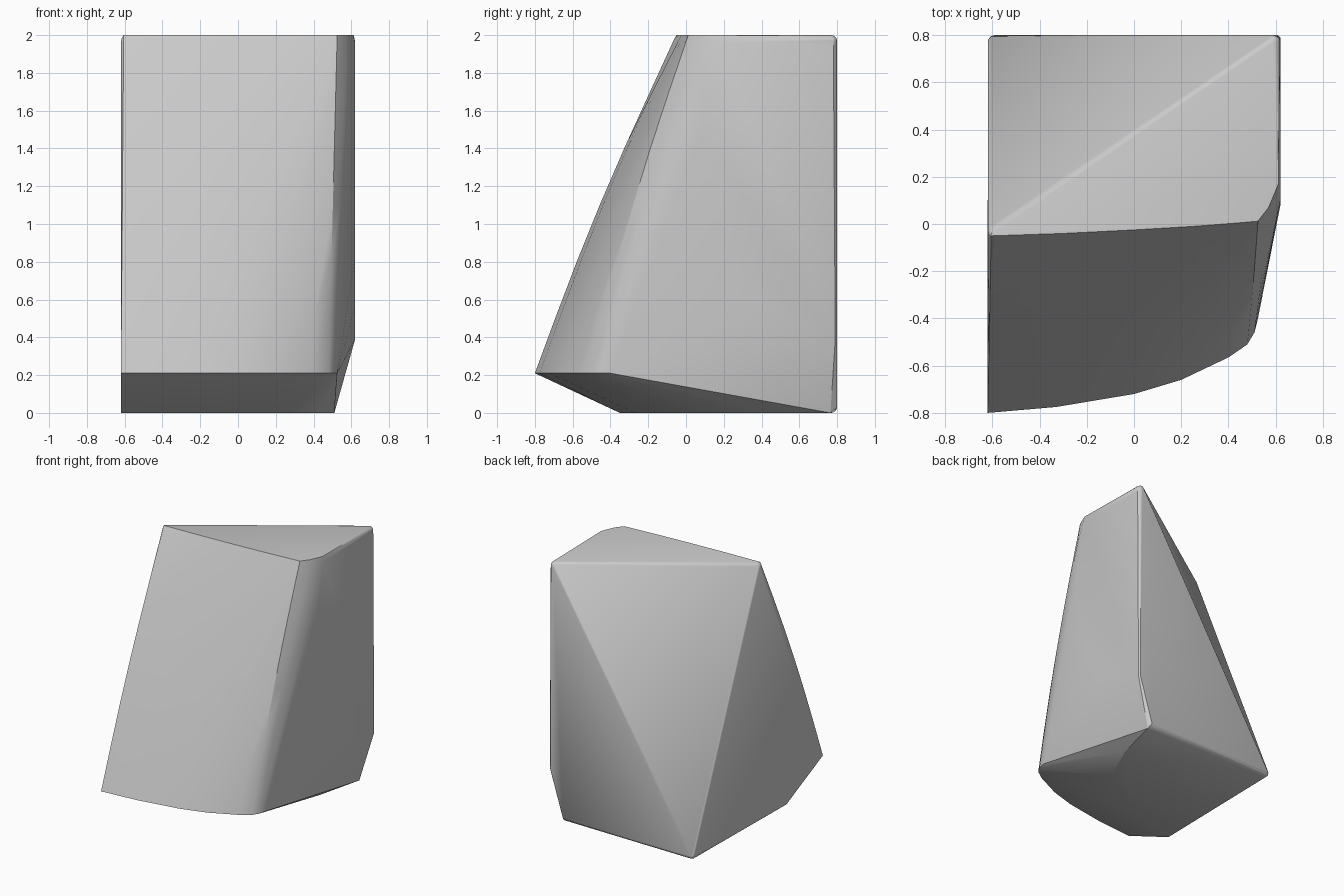
import bpy, bmesh, math
from mathutils import Vector, Matrix

cube = bpy.data.objects.get("Cube")
if cube:
    bpy.data.objects.remove(cube, do_unlink=True)

bm = bmesh.new()


def add_points(points, z=None):
    for p in points:
        bm.verts.new(p if z is None else (p[0], p[1], z))


def add_ball(center, radius):
    bmesh.ops.create_icosphere(bm, subdivisions=2, radius=radius,
                               matrix=Matrix.Translation(center))


# Curved front: lower lip and top rim, matched point for point
LIP_Z, TOP_Z = 0.21, 2.0
lip = [(-.62, -.8), (-.33, -.775), (0, -.72), (.2, -.66),
       (.4, -.565), (.48, -.51), (.51, -.46), (.525, -.4)]
rim = [(-.605, -.05), (-.3, -.04), (0, -.025), (.25, -.01),
       (.42, .003), (.525, .012), (.57, .07), (.612, .17)]
STEPS = 6
for i in range(STEPS + 1):
    t = i / STEPS
    bulge = 0.03 * math.sin(math.pi * t)
    for a, b in zip(lip, rim):
        p = Vector(a).lerp(Vector(b), t)
        bm.verts.new((p.x, p.y - bulge, LIP_Z + (TOP_Z - LIP_Z) * t))

# Flat side with an arched lower front boundary
add_points([(.62, .17, 1.96), (.62, .1, 1.8), (.62, .08, 1.5), (.62, .11, 1.15),
            (.62, .22, .83), (.62, .45, .57), (.62, .79, .39),
            (.61, .8, .39), (.62, .78, 1.94)])

# Flat underside with a curved front edge
add_points([(-.62, -.35), (-.2, -.27), (.08, -.12), (.27, .07),
            (.42, .4), (.51, .765)], 0)
add_points([(.5, .8, .03)])

# Softened corners of the large slanted back facet
for corner in [(.59, .77, 1.97), (-.59, -.035, 1.97), (-.59, .77, .03)]:
    add_ball(corner, 0.03)

# Wrap all sections in one closed faceted skin
hull = bmesh.ops.convex_hull(bm, input=bm.verts[:], use_existing_faces=False)
skin = {f for f in hull["geom"] if isinstance(f, bmesh.types.BMFace)}
bmesh.ops.delete(bm, geom=[f for f in bm.faces if f not in skin], context="FACES")
bmesh.ops.delete(bm, geom=[v for v in bm.verts if not v.link_faces], context="VERTS")
bmesh.ops.dissolve_limit(bm, angle_limit=math.radians(0.5),
                         verts=bm.verts[:], edges=bm.edges[:])
bmesh.ops.recalc_face_normals(bm, faces=bm.faces[:])

mesh = bpy.data.meshes.new("wedge_block")
bm.to_mesh(mesh)
bm.free()
block = bpy.data.objects.new("wedge_block", mesh)
bpy.context.collection.objects.link(block)

# Soft shading across the rounded parts, crisp main edges
bpy.ops.object.select_all(action="DESELECT")
block.select_set(True)
bpy.context.view_layer.objects.active = block
bpy.ops.object.shade_smooth_by_angle(angle=math.radians(25))
